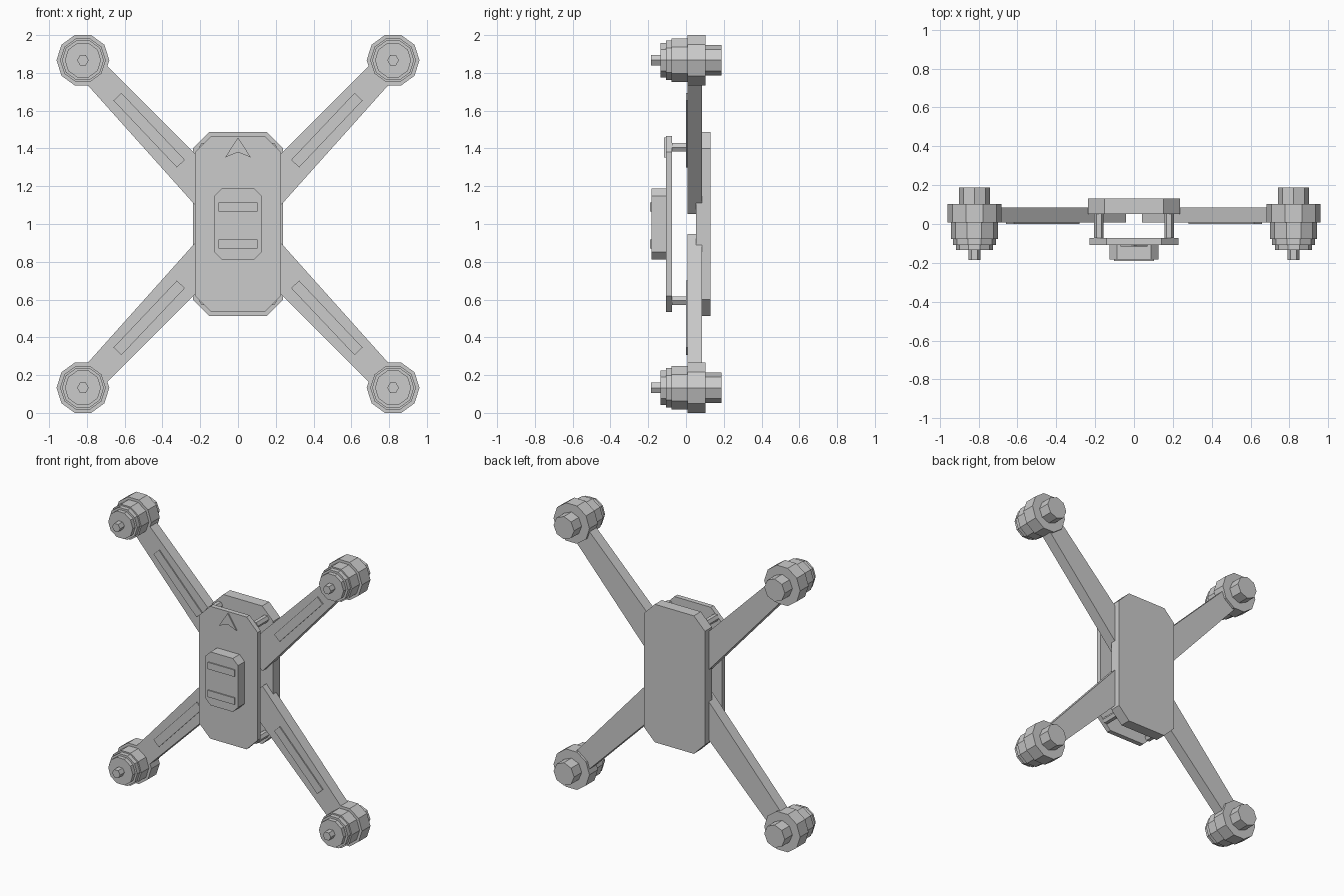
import bpy
import bmesh
from math import cos, sin, pi
from mathutils import Vector

cube = bpy.data.objects.get("Cube")
if cube:
    bpy.data.objects.remove(cube, do_unlink=True)

grey = bpy.data.materials.new("light grey")
grey.use_nodes = True
colour = (0.6, 0.6, 0.6, 1.0)
grey.diffuse_color = colour
grey.node_tree.nodes["Principled BSDF"].inputs["Base Color"].default_value = colour

MID = 1.0  # height of the body centre


def prism(name, outline, front, back):
    """Extrude an (x, z) outline from y=front to y=back."""
    bm = bmesh.new()
    face = bm.faces.new([bm.verts.new((x, front, z + MID)) for x, z in outline])
    moved = bmesh.ops.extrude_face_region(bm, geom=[face])["geom"]
    verts = [v for v in moved if isinstance(v, bmesh.types.BMVert)]
    bmesh.ops.translate(bm, vec=(0, back - front, 0), verts=verts)
    bmesh.ops.recalc_face_normals(bm, faces=bm.faces)
    mesh = bpy.data.meshes.new(name)
    bm.to_mesh(mesh)
    bm.free()
    mesh.materials.append(grey)
    obj = bpy.data.objects.new(name, mesh)
    bpy.context.collection.objects.link(obj)
    return obj


def chamfered(w, h, c):
    """Rectangle of half size w by h with corners cut by c."""
    return [(w, c - h), (w, h - c), (w - c, h), (c - w, h),
            (-w, h - c), (-w, c - h), (c - w, -h), (w - c, -h)]


def polygon(x, z, radius, sides):
    return [(x + radius * cos(2 * pi * i / sides), z + radius * sin(2 * pi * i / sides))
            for i in range(sides)]


def bar(direction, start, end, w_start, w_end):
    """Tapered strip running outwards from the body centre."""
    d = direction.normalized()
    n = Vector((-d.y, d.x))
    return [d * start + n * w_start, d * start - n * w_start,
            d * end - n * w_end, d * end + n * w_end]


# Body plates and front battery box
prism("back_plate", chamfered(0.238, 0.486, 0.086), 0.052, 0.13)
prism("front_plate", chamfered(0.228, 0.466, 0.086), -0.107, -0.073)
prism("battery_box", chamfered(0.127, 0.188, 0.04), -0.182, -0.107)
for side, z in (("upper", 0.09), ("lower", -0.107)):
    strip = [(-0.104, z - 0.024), (0.104, z - 0.024), (0.104, z + 0.024), (-0.104, z + 0.024)]
    prism(side + "_battery_strip", strip, -0.19, -0.182)

# Direction arrow
prism("arrow_mark", [(0, 0.457), (-0.069, 0.352), (0, 0.38), (0.069, 0.352)], -0.116, -0.107)

# Motor layers: name, radius, sides, front, back
layers = [
    ("motor_mount", 0.14, 10, 0.008, 0.102),
    ("motor_base", 0.121, 10, -0.077, 0.008),
    ("motor_bell", 0.111, 10, -0.107, -0.077),
    ("motor_cap", 0.096, 10, -0.135, -0.107),
    ("motor_shaft", 0.031, 6, -0.184, -0.135),
    ("motor_foot", 0.08, 8, 0.102, 0.187),
]

# Arms, motors and standoffs, one set per corner
for sx, x_name in ((1, "left"), (-1, "right")):
    for sz, z_name in ((1, "upper"), (-1, "lower")):
        corner = z_name + "_" + x_name + "_"
        motor = Vector((sx * 0.821, sz * 0.867))
        prism(corner + "arm", bar(motor, 0.165, 1.16, 0.098, 0.07), 0.008, 0.086)
        prism(corner + "arm_strip", bar(motor, 0.44, 0.928, 0.029, 0.029), 0.0, 0.008)
        prism(corner + "standoff", polygon(sx * 0.181, sz * 0.406, 0.025, 6), -0.073, 0.052)
        for name, radius, sides, front, back in layers:
            prism(corner + name, polygon(motor.x, motor.y, radius, sides), front, back)
